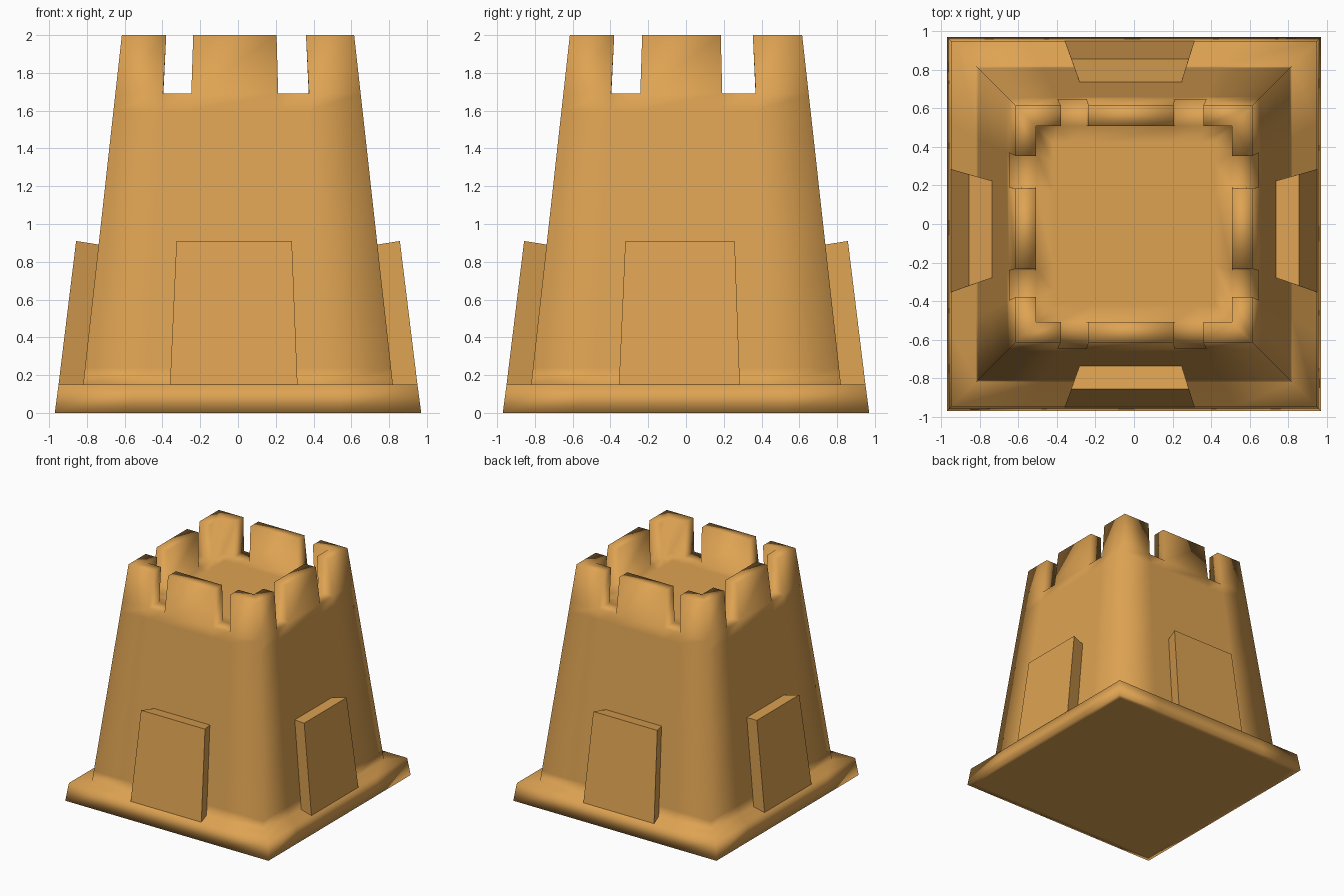
import bpy, bmesh

if "Cube" in bpy.data.objects:
    bpy.data.objects.remove(bpy.data.objects["Cube"])

sand = bpy.data.materials.new("sand")
sand.diffuse_color = (0.73, 0.365, 0.085, 1)
sand.use_nodes = True
sand.node_tree.nodes["Principled BSDF"].inputs["Base Color"].default_value = sand.diffuse_color

FLOOR, TOP = 1.69, 2.0
NX = (-0.38, -0.237, 0.204, 0.36)    # notch edges on front and back
NY = (-0.38, -0.232, 0.184, 0.354)   # notch edges on the sides


def half_at(z):
    """Half width of the sloping tower wall."""
    return 0.82 - 0.205 * (z - 0.15) / 1.85


def finish(bm, name):
    bmesh.ops.recalc_face_normals(bm, faces=bm.faces)
    me = bpy.data.meshes.new(name)
    bm.to_mesh(me)
    bm.free()
    me.materials.append(sand)
    ob = bpy.data.objects.new(name, me)
    bpy.context.collection.objects.link(ob)
    return ob


# Tower: plinth, walls, battlements and floor as one loop-built mesh
bm = bmesh.new()


def ring(h, z, k):
    """Square loop of 20 points, with columns at the notch edges scaled by k."""
    pts = [(-h, -h)] + [(x * k, -h) for x in NX]
    pts += [(h, -h)] + [(h, y * k) for y in NY]
    pts += [(h, h)] + [(x * k, h) for x in reversed(NX)]
    pts += [(-h, h)] + [(-h, y * k) for y in reversed(NY)]
    return [bm.verts.new((x, y, z)) for x, y in pts]


def bridge(a, b, keep=lambda i: True):
    for i in range(20):
        if keep(i):
            j = (i + 1) % 20
            bm.faces.new((a[i], a[j], b[j], b[i]))


def is_notch(i):
    return i % 5 in (1, 3)


def is_merlon(i):
    return not is_notch(i)


loops = [ring(0.92, 0, 1.45), ring(0.97, 0, 1.5), ring(0.95, 0.15, 1.48)]
bm.faces.new(loops[0])
for z in (0.15, 0.24, 0.9, 1.6, FLOOR):
    loops.append(ring(half_at(z), z, 1 + 0.14 * (TOP - z)))
for a, b in zip(loops, loops[1:]):
    bridge(a, b)

outer_low = loops[-1]
outer_top = ring(half_at(TOP), TOP, 1)
inner_low = ring(0.508, FLOOR, 1.04)
inner_top = ring(0.508, TOP, 1)
floor_edge = ring(0.42, FLOOR, 0.9)
bridge(outer_low, outer_top, is_merlon)
bridge(outer_top, inner_top, is_merlon)
bridge(inner_top, inner_low, is_merlon)
bridge(outer_low, inner_low, is_notch)
bridge(inner_low, floor_edge)
bm.faces.new(floor_edge)
for i in range(20):                      # notch side walls
    if i % 5:
        bm.faces.new((outer_low[i], outer_top[i], inner_top[i], inner_low[i]))
tower = finish(bm, "tower")
for p in tower.data.polygons:
    p.use_smooth = True


# Sloping panels standing on the plinth, one per side
def panel(name, lo, hi, place):
    bm = bmesh.new()
    # (distance out, height, width scale): outer bottom, outer top, inner top, inner bottom
    prof = [(0.95, 0.15, 1), (0.857, 0.91, 0.905), (0.70, 0.885, 0.75), (0.75, 0.15, 0.8)]
    ends = [[bm.verts.new((*place(u * k, d), z)) for d, z, k in prof] for u in (lo, hi)]
    for e in ends:
        bm.faces.new(e)
    for i in range(4):
        j = (i + 1) % 4
        bm.faces.new((ends[0][i], ends[0][j], ends[1][j], ends[1][i]))
    finish(bm, name)


panel("front_panel", -0.36, 0.315, lambda u, d: (u, -d))
panel("back_panel", -0.36, 0.315, lambda u, d: (u, d))
panel("right_panel", -0.355, 0.285, lambda u, d: (d, u))
panel("left_panel", -0.355, 0.285, lambda u, d: (-d, u))
